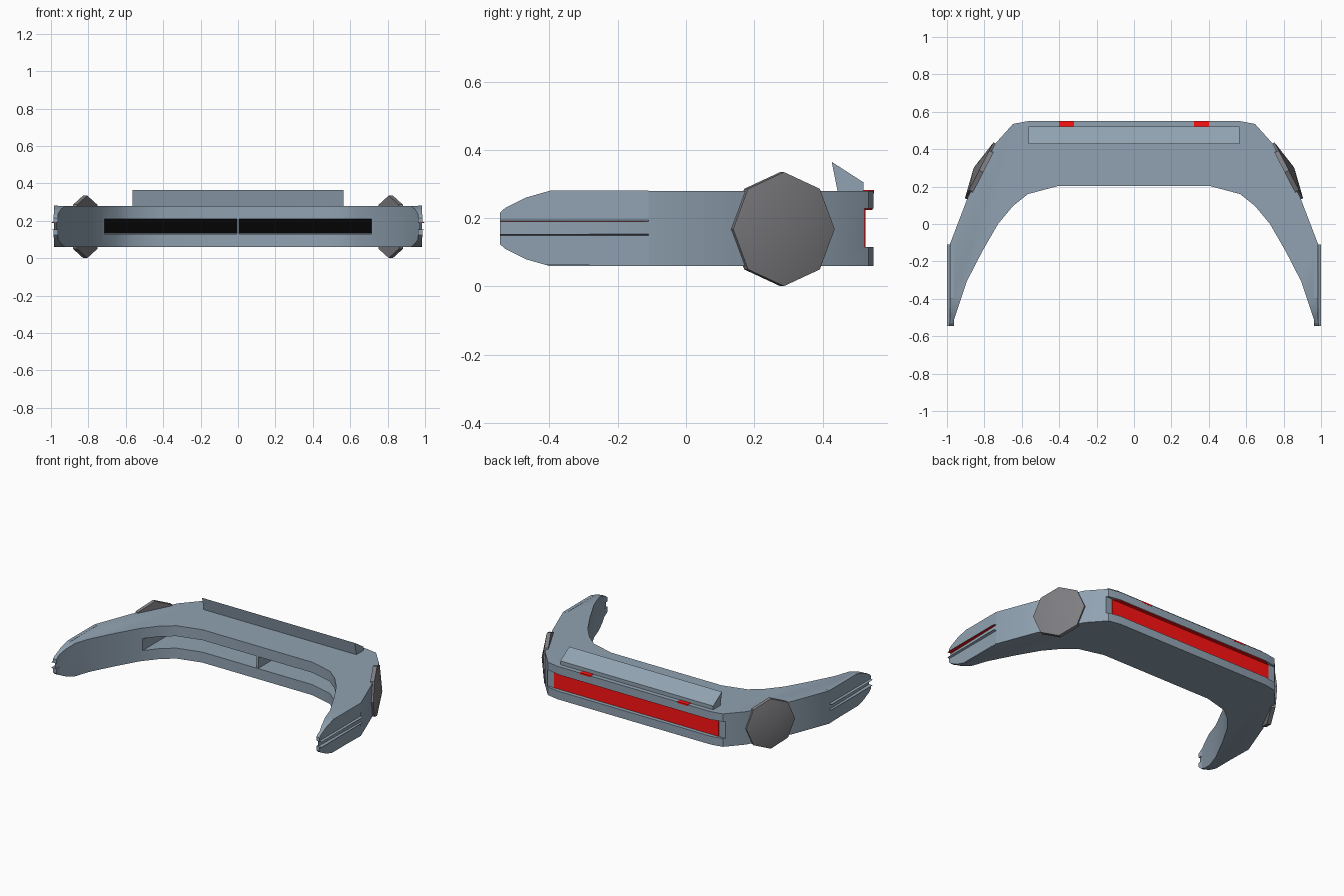
import bpy, bmesh, math
from mathutils import Matrix, Vector

if "Cube" in bpy.data.objects:
    bpy.data.objects.remove(bpy.data.objects["Cube"])


def material(name, rgb):
    m = bpy.data.materials.new(name)
    m.diffuse_color = (*rgb, 1)
    m.use_nodes = True
    m.node_tree.nodes["Principled BSDF"].inputs["Base Color"].default_value = m.diffuse_color
    return m


STEEL = material("blue_grey", (0.28, 0.36, 0.44))
RED = material("red", (1.0, 0.006, 0.006))
BLACK = material("black", (0.001, 0.001, 0.001))
DARK = material("dark_grey", (0.21, 0.21, 0.225))


def add(name, bm, mat=STEEL):
    bmesh.ops.recalc_face_normals(bm, faces=bm.faces)
    me = bpy.data.meshes.new(name)
    bm.to_mesh(me)
    bm.free()
    ob = bpy.data.objects.new(name, me)
    bpy.context.collection.objects.link(ob)
    me.materials.append(mat)
    return ob


def prism(name, pts, axis, lo, hi, mat=STEEL):
    """Extrude a 2D outline along the named axis."""
    put = {"x": lambda a, b, t: (t, a, b),
           "y": lambda a, b, t: (a, t, b),
           "z": lambda a, b, t: (a, b, t)}[axis]
    bm = bmesh.new()
    rings = [[bm.verts.new(put(a, b, t)) for a, b in pts] for t in (lo, hi)]
    n = len(pts)
    for r in rings:
        bm.faces.new(r)
    for i in range(n):
        j = (i + 1) % n
        bm.faces.new((rings[0][i], rings[0][j], rings[1][j], rings[1][i]))
    return add(name, bm, mat)


def box(name, x0, x1, y0, y1, z0, z1, mat=STEEL):
    return prism(name, [(x0, y0), (x1, y0), (x1, y1), (x0, y1)], "z", z0, z1, mat)


def activate(ob):
    bpy.ops.object.select_all(action="DESELECT")
    ob.select_set(True)
    bpy.context.view_layer.objects.active = ob


def boolean(ob, cutter, op):
    m = ob.modifiers.new("cut", "BOOLEAN")
    m.operation, m.object, m.solver = op, cutter, "EXACT"
    activate(ob)
    bpy.ops.object.modifier_apply(modifier=m.name)
    bpy.data.objects.remove(cutter)


def smooth(ob, deg=30):
    activate(ob)
    bpy.ops.object.shade_smooth_by_angle(angle=math.radians(deg))


def taper():
    """Side outline that rounds the arm tips."""
    up = [(-0.546, 0.215), (-0.53, 0.23), (-0.47, 0.26), (-0.40, 0.28), (-0.33, 0.30), (0.7, 0.30)]
    low = [(y, 0.34 - z) for y, z in reversed(up)]
    ob = prism("taper_cutter", up + low, "x", -1.2, 1.2)
    ob.hide_render = True
    return ob


# Main curved body
half = [(0.406, 0.203), (0.567, 0.16), (0.647, 0.096), (0.727, 0.0), (0.81, -0.144),
        (0.893, -0.305), (0.973, -0.545), (0.984, -0.107), (0.888, 0.144),
        (0.743, 0.428), (0.647, 0.535), (0.567, 0.55)]
body = prism("body", half + [(-x, y) for x, y in reversed(half)], "z", 0.06, 0.28)
boolean(body, taper(), "INTERSECT")
boolean(body, box("front_slot_cutter", -0.715, 0.715, -0.3, 0.42, 0.13, 0.21), "DIFFERENCE")
boolean(body, box("back_slot_cutter", -0.9, 0.9, 0.523, 0.7, 0.115, 0.228), "DIFFERENCE")
smooth(body)

# Front slot lining and divider
box("slot_back", -0.714, 0.714, 0.41, 0.4215, 0.131, 0.209, BLACK)
box("slot_divider", -0.006, 0.006, 0.206, 0.415, 0.13, 0.21)

# Red light bar with its upper lining, and two marks on top
box("light_bar", -0.61, 0.61, 0.518, 0.526, 0.116, 0.227, RED)
prism("light_bar_upper", [(-0.61, 0.522), (0.61, 0.522), (0.567, 0.547), (-0.567, 0.547)],
      "z", 0.224, 0.2285, RED)
for s in (-1, 1):
    box("top_mark", s * 0.36 - 0.04, s * 0.36 + 0.04, 0.52, 0.551, 0.272, 0.282, RED)

# Rear fin
prism("rear_fin", [(0.445, 0.275), (0.427, 0.365), (0.52, 0.305), (0.52, 0.275)],
      "x", -0.565, 0.565)

for s, side in ((-1, "left"), (1, "right")):
    # Arm end plates either side of a groove
    upper = [(0.962, 0.281), (0.984, 0.281), (0.986, 0.195), (1.0, 0.19), (0.962, 0.19)]
    for flip, level in ((False, "upper"), (True, "lower")):
        pts = [(s * x, 0.344 - z if flip else z) for x, z in upper]
        plate = prism(f"{side}_{level}_plate", pts, "y", -0.545, -0.11)
        boolean(plate, taper(), "INTERSECT")
    box(f"{side}_groove_light", min(s * 0.97, s * 0.997), max(s * 0.97, s * 0.997),
        -0.544, -0.12, 0.1893, 0.1902, RED)

    # Octagonal side pod with a shallow cone face
    bm = bmesh.new()
    ring = [[bm.verts.new((0.167 * math.cos(i * math.pi / 4), 0.167 * math.sin(i * math.pi / 4), z))
             for i in range(8)] for z in (-0.025, 0.0)]
    tip = bm.verts.new((0, 0, 0.032))
    bm.faces.new(ring[0])
    for i in range(8):
        j = (i + 1) % 8
        bm.faces.new((ring[0][i], ring[0][j], ring[1][j], ring[1][i]))
        bm.faces.new((ring[1][i], ring[1][j], tip))
    normal = Vector((s * 0.89, 0.455, 0)).normalized()
    up = Vector((0, 0, 1))
    tangent = up.cross(normal)
    rot = Matrix((up, tangent, normal)).transposed().to_4x4()
    bm.transform(Matrix.Translation((s * 0.828, 0.287, 0.168)) @ rot)
    smooth(add(f"{side}_pod", bm, DARK))
